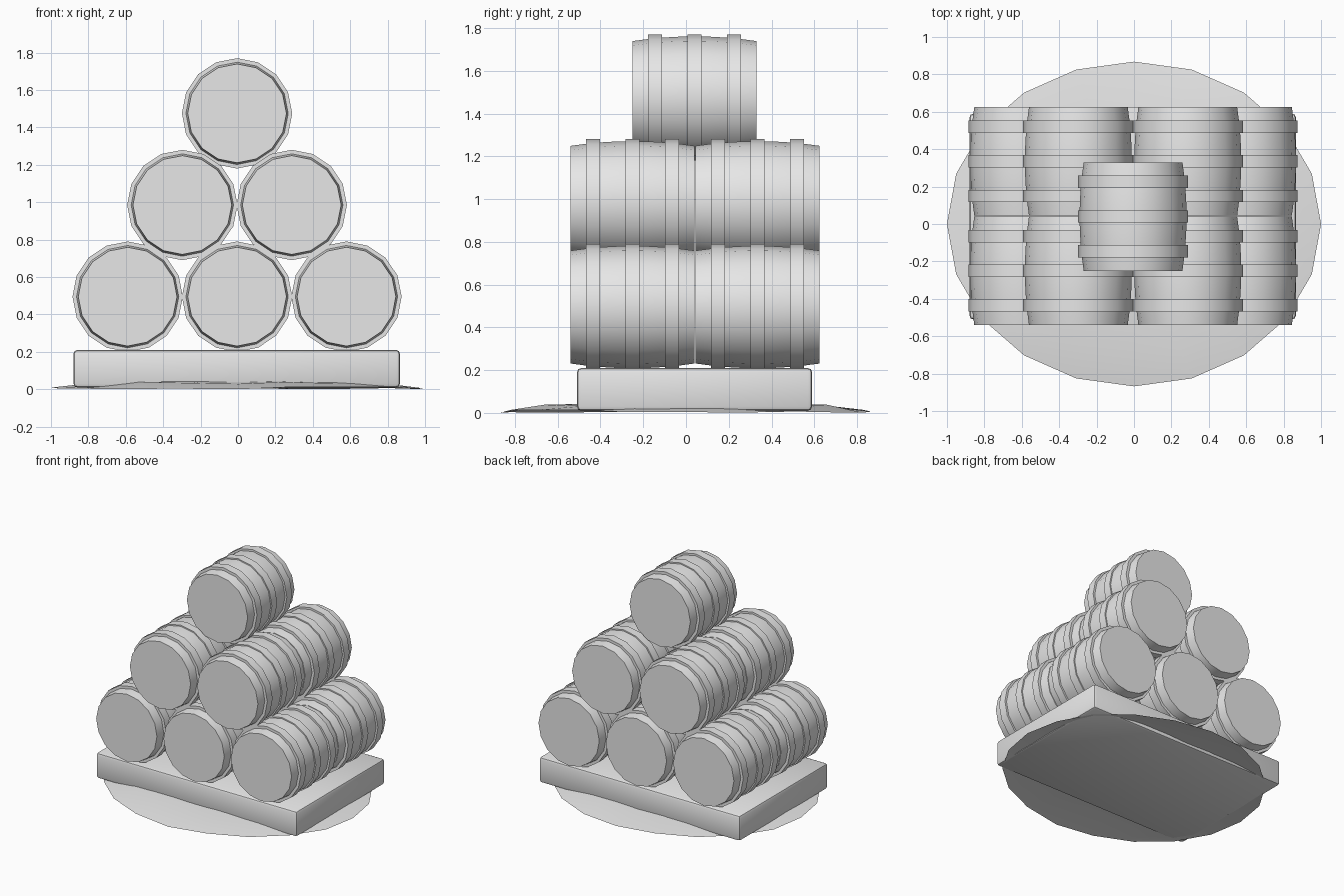
import bpy, bmesh, math, random
from mathutils import Vector, Matrix

cube = bpy.data.objects.get("Cube")
if cube:
    bpy.data.objects.remove(cube, do_unlink=True)

grey = bpy.data.materials.new("plain_grey")
grey.use_nodes = True
grey.diffuse_color = (0.8, 0.8, 0.8, 1)
grey.node_tree.nodes["Principled BSDF"].inputs["Base Color"].default_value = (0.8, 0.8, 0.8, 1)

SIDES = 16
HOOP_RADIUS = 0.295
HALF_LENGTH = 0.29


def to_mesh(bm, name):
    """Turn a bmesh into a smooth mesh that keeps its sharp edges."""
    bmesh.ops.recalc_face_normals(bm, faces=bm.faces)
    mesh = bpy.data.meshes.new(name)
    bm.to_mesh(mesh)
    bm.free()
    mesh.materials.append(grey)
    mesh.polygons.foreach_set("use_smooth", [True] * len(mesh.polygons))
    mesh.set_sharp_from_angle(angle=math.radians(32))
    return mesh


def place(mesh, name, location=(0, 0, 0)):
    obj = bpy.data.objects.new(name, mesh)
    obj.location = location
    bpy.context.collection.objects.link(obj)
    return obj


def ring(bm, radius, y):
    """Ring of vertices around the y axis, one of them on top."""
    steps = [math.tau * i / SIDES for i in range(SIDES)]
    return [bm.verts.new((radius * math.sin(a), y, radius * math.cos(a))) for a in steps]


def bridge(bm, a, b):
    n = len(a)
    for i in range(n):
        bm.faces.new((a[i], a[(i + 1) % n], b[(i + 1) % n], b[i]))


def stave_radius(y):
    return 0.286 - 0.022 * (y / HALF_LENGTH) ** 2


def barrel_mesh():
    # Bulging staves with flat heads
    bm = bmesh.new()
    stations = [HALF_LENGTH * i / 4 for i in range(-4, 5)]
    rings = [ring(bm, stave_radius(y), y) for y in stations]
    for a, b in zip(rings, rings[1:]):
        bridge(bm, a, b)
    bm.faces.new(rings[0])
    bm.faces.new(rings[-1])
    return to_mesh(bm, "barrel_body")


def hoops_mesh():
    # Three raised bands
    bm = bmesh.new()
    for y in (-0.185, 0, 0.185):
        low, high = y - 0.033, y + 0.033
        rings = [ring(bm, 0.25, low), ring(bm, HOOP_RADIUS, low),
                 ring(bm, HOOP_RADIUS, high), ring(bm, 0.25, high)]
        for i in range(4):
            bridge(bm, rings[i], rings[(i + 1) % 4])
    return to_mesh(bm, "barrel_hoops")


# Stacked barrels: two deep below, a single one on top
body, hoops = barrel_mesh(), hoops_mesh()
for row, count in enumerate((3, 2, 1)):
    depths = (0.04,) if count == 1 else (-0.25, 0.335)
    for col in range(count):
        x = -0.005 + 0.585 * (col - (count - 1) / 2)
        z = 0.495 + 0.49 * row
        for k, y in enumerate(depths):
            label = f"{row + 1}_{col + 1}_{k + 1}"
            place(body, "barrel_" + label, (x, y, z))
            place(hoops, "hoops_" + label, (x, y, z))

# Wooden platform with softened edges
bm = bmesh.new()
bmesh.ops.create_cube(bm, size=1, matrix=Matrix.Diagonal((1.745, 1.1, 0.2, 1)))
bmesh.ops.bevel(bm, geom=list(bm.edges), offset=0.02, segments=2, profile=0.5, affect='EDGES')
place(to_mesh(bm, "platform"), "platform", (-0.007, 0.04, 0.11))

# Thin, uneven mound of ground, open underneath
random.seed(4)
bm = bmesh.new()
mound = []
for scale, height, jitter in ((1, 0.008, 0.008), (0.8, 0.032, 0.008), (0.45, 0.045, 0.005)):
    loop = []
    for i in range(20):
        a = math.tau * i / 20
        z = height + random.uniform(-jitter, jitter)
        loop.append(bm.verts.new((scale * math.cos(a), 0.868 * scale * math.sin(a), z)))
    mound.append(loop)
mound[0][15].co.z = 0
for a, b in zip(mound, mound[1:]):
    bridge(bm, a, b)
peak = bm.verts.new((0, 0, 0.05))
for i in range(20):
    bm.faces.new((mound[-1][i], mound[-1][(i + 1) % 20], peak))
place(to_mesh(bm, "ground_mound"), "ground_mound")
